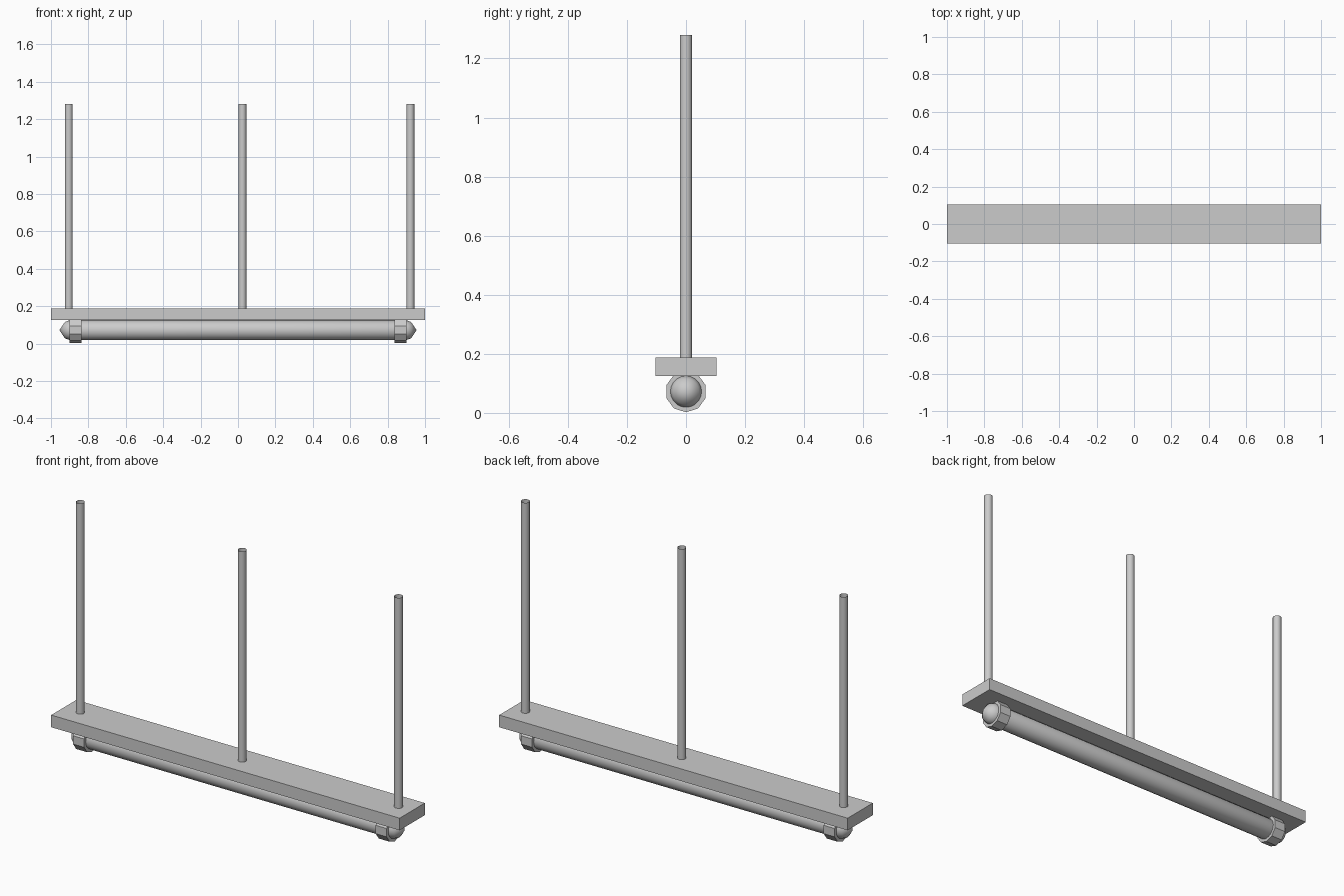
import bpy, bmesh, math
from mathutils import Vector

if "Cube" in bpy.data.objects:
    bpy.data.objects.remove(bpy.data.objects["Cube"])

AXIS_Z = 0.072   # height of the lamp tube axis


def finish(bm, name, angle=None):
    bmesh.ops.recalc_face_normals(bm, faces=bm.faces)
    me = bpy.data.meshes.new(name)
    bm.to_mesh(me)
    bm.free()
    ob = bpy.data.objects.new(name, me)
    bpy.context.collection.objects.link(ob)
    if angle:
        bpy.ops.object.select_all(action='DESELECT')
        ob.select_set(True)
        bpy.context.view_layer.objects.active = ob
        bpy.ops.object.shade_smooth_by_angle(angle=math.radians(angle))
    return ob


def lathe_x(name, profile, sides, angle, closed=False):
    """Revolve (x, radius) points around the lamp axis, one corner at the bottom."""
    bm = bmesh.new()
    verts = [bm.verts.new((x, 0, AXIS_Z - r)) for x, r in profile]
    pairs = list(zip(verts, verts[1:])) + ([(verts[-1], verts[0])] if closed else [])
    edges = [bm.edges.new(p) for p in pairs]
    bmesh.ops.spin(bm, geom=verts + edges, cent=(0, 0, AXIS_Z), axis=(1, 0, 0),
                   angle=math.tau, steps=sides, use_merge=True)
    bmesh.ops.remove_doubles(bm, verts=bm.verts, dist=1e-5)
    return finish(bm, name, angle)


# Mounting plate
bm = bmesh.new()
bmesh.ops.create_cube(bm, size=1)
bmesh.ops.scale(bm, vec=(2, 0.206, 0.063), verts=bm.verts)
bmesh.ops.translate(bm, vec=(0, 0, 0.1565), verts=bm.verts)
finish(bm, "mounting_plate")

# Hanging rods, open tubes at the top
for name, x in (("left", -0.905), ("middle", 0.024), ("right", 0.922)):
    bm = bmesh.new()
    bmesh.ops.create_cone(bm, cap_ends=False, segments=16,
                          radius1=0.021, radius2=0.021, depth=1.1)
    bmesh.ops.translate(bm, vec=(x, 0, 0.73), verts=bm.verts)
    finish(bm, name + "_hanging_rod", 40)

# Lamp tube with pointed, rounded ends
half = [(0.955, 0), (0.925, 0.044), (0.90, 0.053)]
lathe_x("lamp_tube", [(-x, r) for x, r in half] + half[::-1], 20, 50)

# End collars holding the tube
for name, s in (("left", -1), ("right", 1)):
    ring = [(s * 0.837, 0.05), (s * 0.837, 0.07), (s * 0.90, 0.07), (s * 0.90, 0.05)]
    lathe_x(name + "_collar", ring, 10, 30, closed=True)
